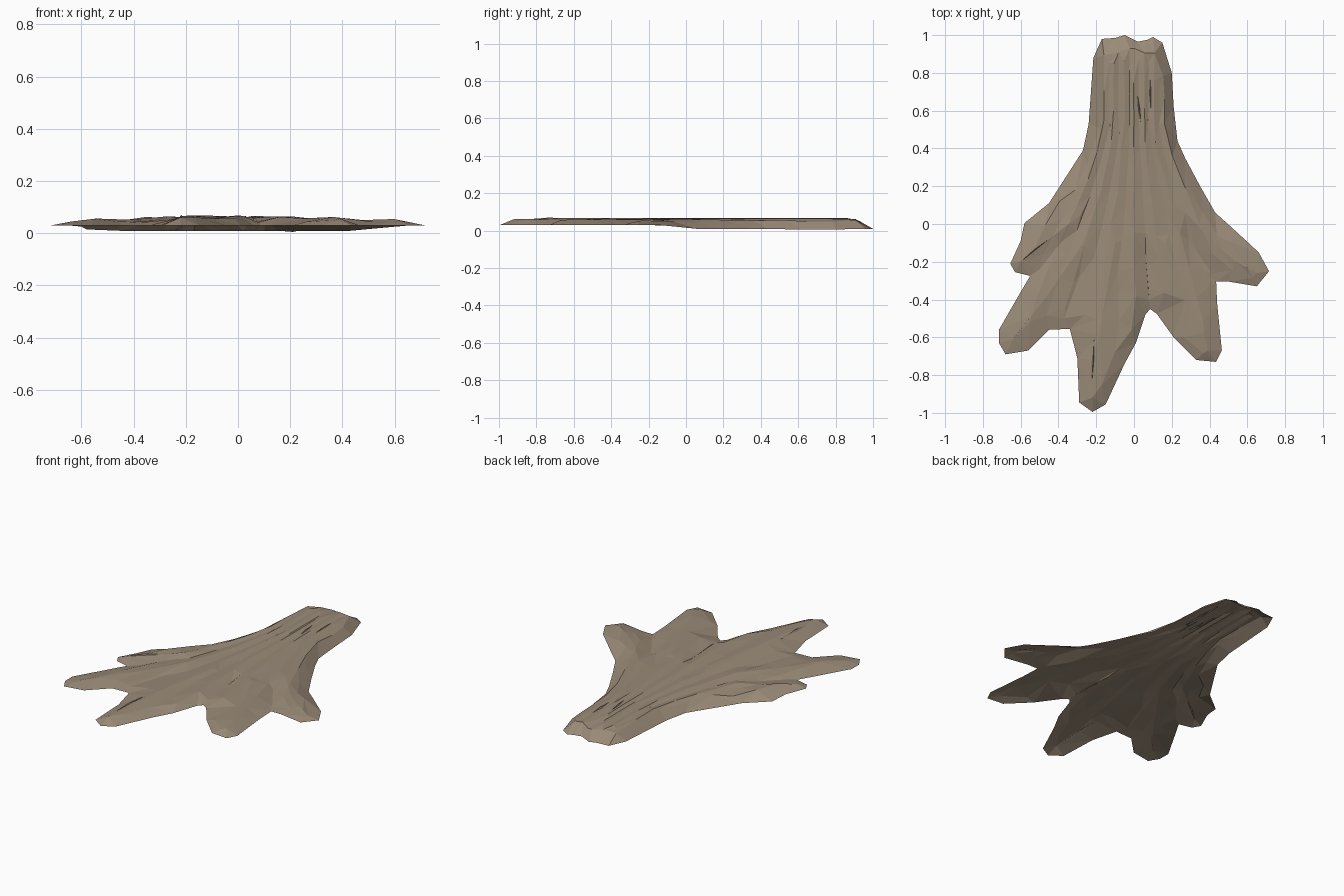
import bpy, bmesh, math, random
from mathutils import Vector
from mathutils.geometry import delaunay_2d_cdt, intersect_point_line

if "Cube" in bpy.data.objects:
    bpy.data.objects.remove(bpy.data.objects["Cube"])

random.seed(4)

# Stump and root silhouette seen from above
OUTLINE = [(-.17, .98), (-.10, .985), (-.05, 1.0), (.02, .965), (.07, .975), (.10, .99), (.15, .96),
           (.20, .80), (.21, .62), (.23, .44), (.27, .35), (.35, .20), (.43, .06), (.53, -.03),
           (.66, -.15), (.715, -.25), (.65, -.33), (.50, -.305), (.435, -.305), (.44, -.42),
           (.465, -.67), (.435, -.73), (.33, -.72), (.21, -.60), (.12, -.475), (.085, -.45),
           (.06, -.48), (.01, -.63), (-.05, -.74), (-.15, -.955), (-.22, -.995), (-.29, -.945),
           (-.30, -.71), (-.34, -.555), (-.45, -.56), (-.56, -.67), (-.68, -.69), (-.715, -.63),
           (-.715, -.56), (-.60, -.36), (-.55, -.275), (-.63, -.255), (-.655, -.21), (-.60, -.09),
           (-.58, .005), (-.45, .11), (-.27, .39), (-.24, .53), (-.215, .88)]
# Root crests, from the body to each tip
CRESTS = [[(-.28, .05), (-.45, -.08), (-.60, -.20)],
          [(-.27, -.10), (-.46, -.38), (-.64, -.61)],
          [(-.10, -.10), (-.17, -.50), (-.21, -.72), (-.22, -.92)],
          [(.17, -.10), (.30, -.42), (.37, -.58), (.39, -.67)],
          [(.24, .10), (.42, -.10), (.54, -.20), (.65, -.26)]]
# Valleys running up from the notches between roots
VALLEYS = [[(-.50, -.24), (-.38, -.09)], [(-.37, -.50), (-.29, -.28)],
           [(.08, -.40), (.06, -.15)], [(.41, -.26), (.29, -.08)]]
RING = [Vector(p) for p in OUTLINE]


def seg_dist(p, a, b):
    q, t = intersect_point_line(p, a, b)
    t = max(0, min(1, t))
    return (p - (Vector(a) + (Vector(b) - Vector(a)) * t)).length


def edge_dist(p):
    return min(seg_dist(p, RING[i - 1], RING[i]) for i in range(len(RING)))


def line_dist(p, lines):
    return min(seg_dist(p, a, b) for l in lines for a, b in zip(l, l[1:]))


def inside(p):
    hit = False
    for i in range(len(RING)):
        a, b = RING[i - 1], RING[i]
        if (a.y > p.y) != (b.y > p.y) and p.x < (b.x - a.x) * (p.y - a.y) / (b.y - a.y) + a.x:
            hit = not hit
    return hit


def half_width(y):
    return .21 if y > .5 else .21 + .52 * min(1, (.5 - y) / .95) ** 1.15


def height(p):
    # Rim is high below the roots and drops beside the trunk
    t = max(0, min(1, (p.y + .13) / .18))
    rim = .03 - .021 * t - .009 * max(0, 1 - (p - Vector((.205, .7))).length / .15)
    d = edge_dist(p)
    if d < .001:
        return rim
    top = .064 - .02 * abs(p.x) / .6
    top += .004 * math.cos(p.x / half_width(p.y) * math.pi * 8)
    top += .006 * max(0, 1 - line_dist(p, CRESTS) / .06)
    top -= .013 * max(0, 1 - line_dist(p, VALLEYS) / .06)
    k = min(1, d / .085)
    return min(.07, rim + (top - rim) * math.sin(k * math.pi / 2))


def build(name, verts, faces, mat):
    me = bpy.data.meshes.new(name)
    me.from_pydata([tuple(v) for v in verts], [], faces)
    me.materials.append(mat)
    ob = bpy.data.objects.new(name, me)
    bpy.context.collection.objects.link(ob)
    return ob


bark = bpy.data.materials.new("weathered_wood")
bark.diffuse_color = (.32, .255, .185, 1)
bark.use_nodes = True
bark.node_tree.nodes["Principled BSDF"].inputs["Base Color"].default_value = bark.diffuse_color

# Long grain lines fan out from trunk to roots
pts, edges = list(RING), []


def add_line(line):
    prev = None
    for p in line:
        if inside(p) and edge_dist(p) > .035:
            pts.append(p)
            if prev is not None:
                edges.append((prev, len(pts) - 1))
            prev = len(pts) - 1
        else:
            prev = None


for i in range(-8, 9):
    y, line = .93 - random.random() * .08, []
    while y > -.95:
        line.append(Vector(((i / 8 + random.uniform(-.02, .02)) * half_width(y), y)))
        y -= random.uniform(.11, .2)
    add_line(line)
for l in CRESTS + VALLEYS:
    add_line([Vector(p) for p in l])

res = delaunay_2d_cdt(pts, edges, [list(range(len(RING)))], 1, 1e-5)
shell = build("stump_root_shell", [(p.x, p.y, height(p)) for p in res[0]], res[2], bark)
bm = bmesh.new()
bm.from_mesh(shell.data)
for f in bm.faces:
    if f.normal.z < 0:
        f.normal_flip()
bm.to_mesh(shell.data)
bm.free()


# Thin raised splinters in the grain
def splinter(name, a, b, w=.008):
    a, b = Vector(a), Vector(b)
    m = (a + b) / 2
    za, zb, zm = (height(p) - .004 for p in (a, b, m))
    build(name, [(a.x, a.y, za), (b.x, b.y, zb), (m.x - w, m.y, zm), (m.x + w, m.y, zm),
                 (m.x, m.y, min(.07, zm + .011))],
          [(0, 4, 2), (2, 4, 1), (1, 4, 3), (3, 4, 0)], bark)


splinter("trunk_splinter_left", (.015, .71), (.04, .51))
splinter("trunk_splinter_right", (.085, .83), (.09, .55))
splinter("root_splinter", (-.21, -.59), (-.225, -.87))
